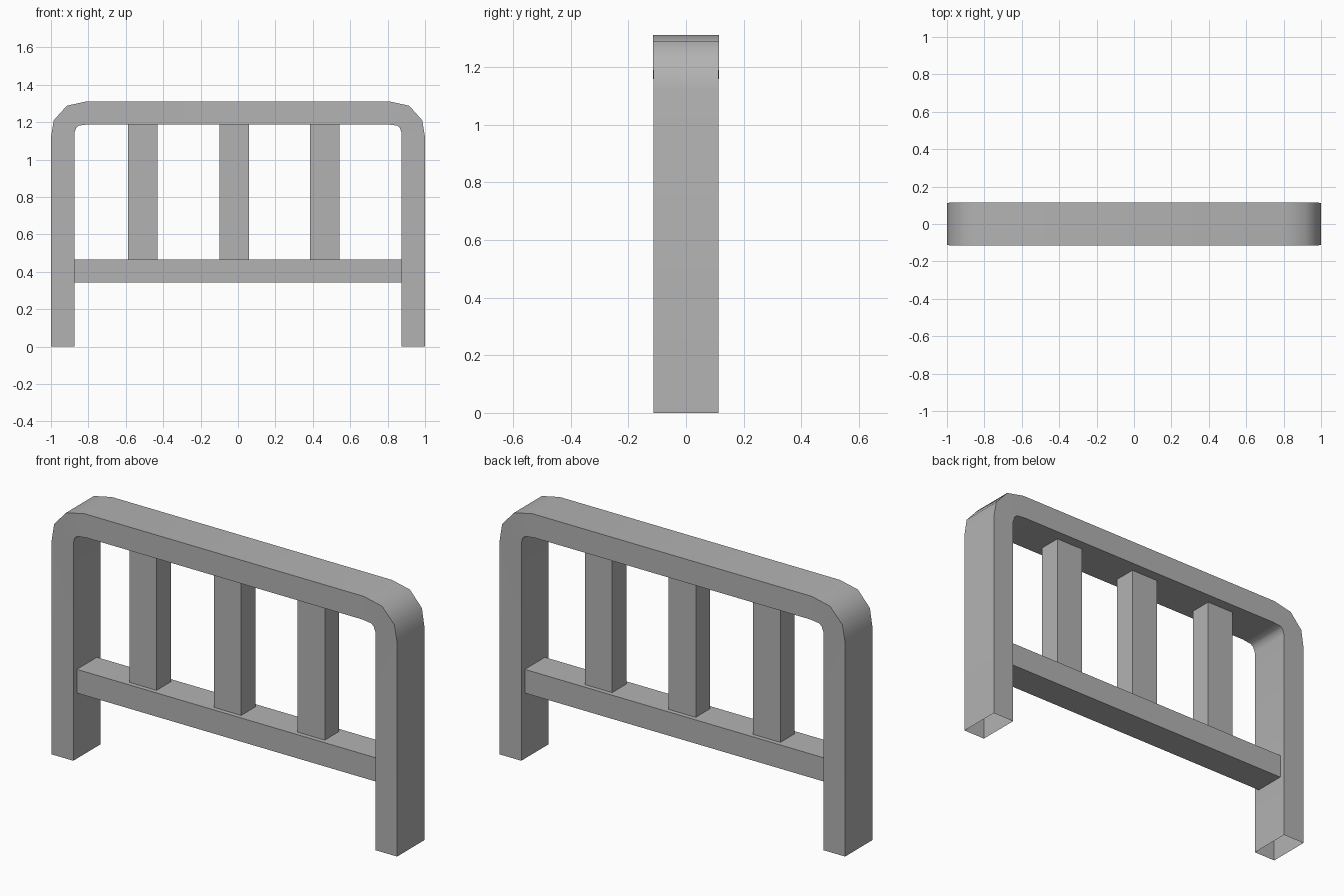
import bpy, bmesh
from math import radians

if "Cube" in bpy.data.objects:
    bpy.data.objects.remove(bpy.data.objects["Cube"])

# Mid grey paint for every part
paint = bpy.data.materials.new("grey_paint")
paint.diffuse_color = (0.45, 0.45, 0.45, 1)
paint.use_nodes = True
paint.node_tree.nodes["Principled BSDF"].inputs["Base Color"].default_value = paint.diffuse_color


def make_object(name, verts, faces):
    bm = bmesh.new()
    vs = [bm.verts.new(v) for v in verts]
    for f in faces:
        bm.faces.new([vs[i] for i in f])
    bmesh.ops.recalc_face_normals(bm, faces=bm.faces)
    mesh = bpy.data.meshes.new(name)
    bm.to_mesh(mesh)
    bm.free()
    mesh.materials.append(paint)
    obj = bpy.data.objects.new(name, mesh)
    bpy.context.collection.objects.link(obj)
    return obj


def tube(name, rings):
    """Skin a chain of four-sided rings, leaving the ends open."""
    verts = [v for ring in rings for v in ring]
    faces = [(4*i + k, 4*i + (k + 1) % 4, 4*i + 4 + (k + 1) % 4, 4*i + 4 + k)
             for i in range(len(rings) - 1) for k in range(4)]
    return make_object(name, verts, faces)


# Arched outer frame: matching outer and inner (x, z) points of the right half
outer = [(1.0, 0), (1.0, 1.12), (0.985, 1.21), (0.915, 1.288), (0.81, 1.311)]
inner = [(0.875, 0), (0.875, 1.14), (0.865, 1.17), (0.85, 1.182), (0.80, 1.188)]
depth = [0.1125, 0.1125, 0.114, 0.115, 0.114]
half = [[(ox, -d, oz), (ox, d, oz), (ix, d, iz), (ix, -d, iz)]
        for (ox, oz), (ix, iz), d in zip(outer, inner, depth)]
mirrored = [[(-x, y, z) for x, y, z in ring] for ring in reversed(half)]
frame = tube("arched_frame", half + mirrored)
bpy.context.view_layer.objects.active = frame
frame.select_set(True)
bpy.ops.object.shade_smooth_by_angle(angle=radians(40))

# Lower cross rail between the legs
tube("lower_rail", [[(x, -0.083, 0.343), (x, 0.083, 0.343),
                     (x, 0.083, 0.467), (x, -0.083, 0.467)] for x in (-0.875, 0.875)])

# Three upright slats
for i, cx in enumerate((-0.509, -0.019, 0.465)):
    w, d = 0.079, 0.059
    tube(f"slat_{i + 1}", [[(cx - w, -d, z), (cx + w, -d, z),
                            (cx + w, d, z), (cx - w, d, z)] for z in (0.467, 1.188)])
